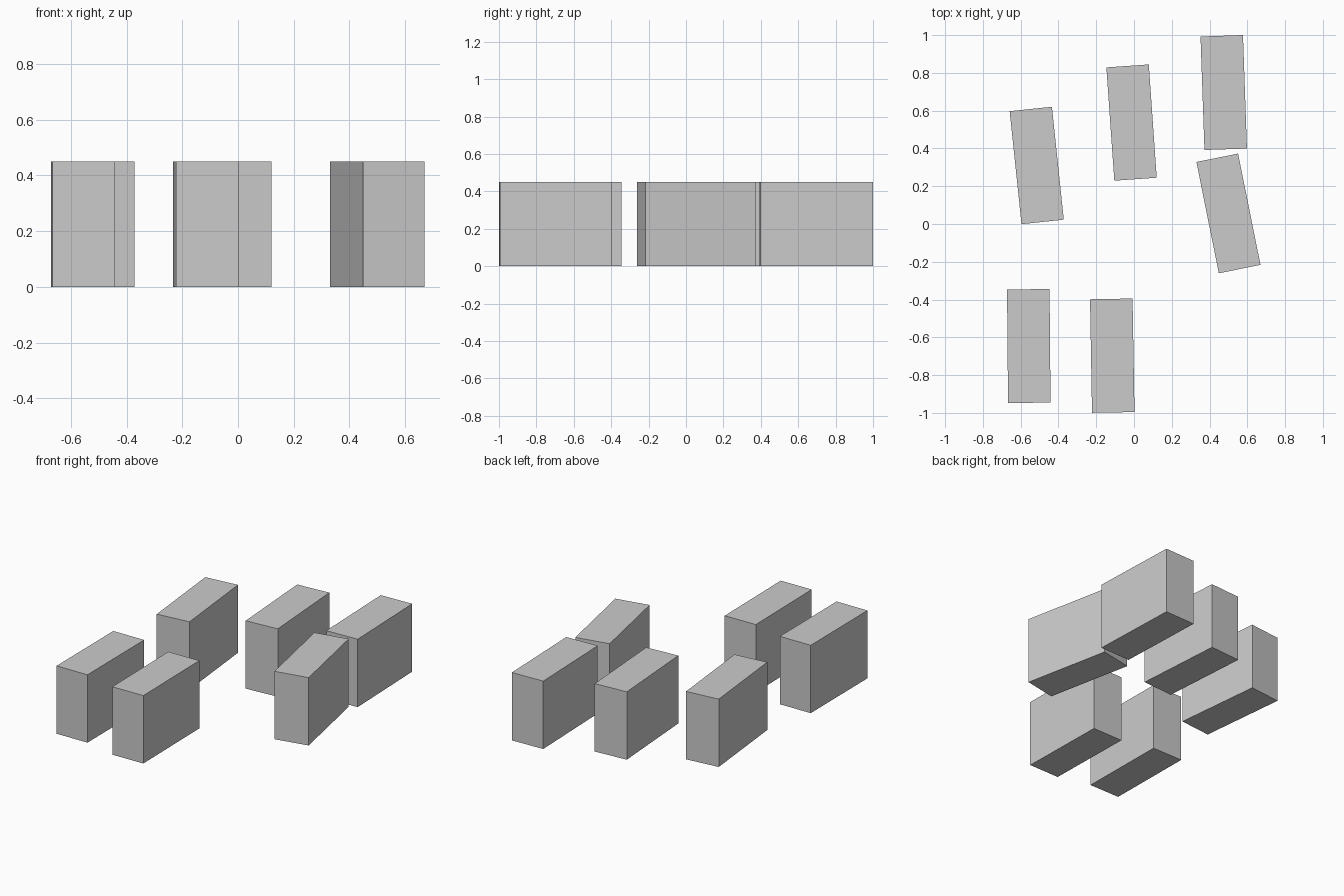
import bpy
from math import radians

if "Cube" in bpy.data.objects:
    bpy.data.objects.remove(bpy.data.objects["Cube"])

WIDTH, LENGTH, HEIGHT = 0.225, 0.601, 0.45


def block(name, x, y, angle):
    bpy.ops.mesh.primitive_cube_add(size=1, location=(x, y, HEIGHT / 2),
                                    rotation=(0, 0, radians(angle)))
    ob = bpy.context.object
    ob.name = name
    ob.scale = (WIDTH, LENGTH, HEIGHT)
    return ob


# Upright blocks, each slightly turned: name, x, y, angle
for spec in [
    ("back_left_block", -0.515, 0.31, 6),
    ("back_middle_block", -0.013, 0.537, 4),
    ("back_right_block", 0.475, 0.696, 2),
    ("right_block", 0.5, 0.056, 11.4),
    ("front_left_block", -0.557, -0.646, 0.5),
    ("front_middle_block", -0.115, -0.697, 1),
]:
    block(*spec)
